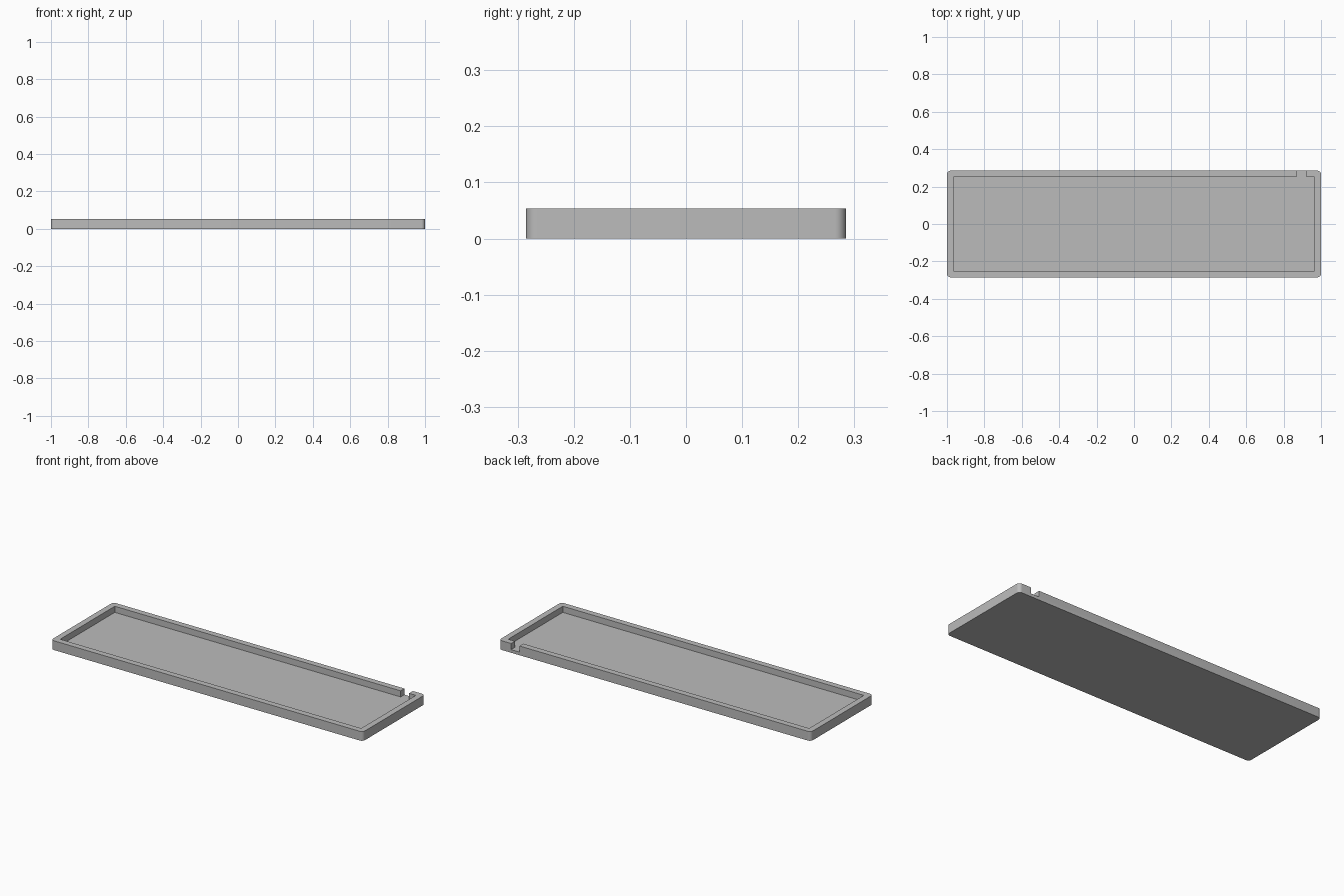
import bpy, bmesh
from math import cos, sin, pi

if "Cube" in bpy.data.objects:
    bpy.data.objects.remove(bpy.data.objects["Cube"], do_unlink=True)

HALF_X, HALF_Y, HEIGHT = 1.0, 0.285, 0.0535
WALL, FLOOR, RADIUS, STEPS = 0.035, 0.018, 0.02, 8
NOTCH_LEFT, NOTCH_RIGHT = 0.868, 0.922

grey = bpy.data.materials.new("plain grey")
grey.use_nodes = True
colour = (0.5, 0.5, 0.5, 1)
grey.diffuse_color = colour
grey.node_tree.nodes["Principled BSDF"].inputs["Base Color"].default_value = colour


def prism(name, outline, z0, z1):
    """Extrude a counter-clockwise outline from z0 to z1."""
    bm = bmesh.new()
    base = bm.faces.new([bm.verts.new((x, y, z0)) for x, y in outline])
    ext = bmesh.ops.extrude_face_region(bm, geom=[base], use_keep_orig=True)
    top = [v for v in ext["geom"] if isinstance(v, bmesh.types.BMVert)]
    bmesh.ops.translate(bm, vec=(0, 0, z1 - z0), verts=top)
    bmesh.ops.recalc_face_normals(bm, faces=bm.faces)
    mesh = bpy.data.meshes.new(name)
    bm.to_mesh(mesh)
    bm.free()
    mesh.materials.append(grey)
    obj = bpy.data.objects.new(name, mesh)
    bpy.context.collection.objects.link(obj)
    return obj


# Tray body with rounded vertical corners
outline = []
for corner, (sx, sy) in enumerate([(1, 1), (-1, 1), (-1, -1), (1, -1)]):
    for i in range(STEPS + 1):
        a = (corner + i / STEPS) * pi / 2
        outline.append((sx * (HALF_X - RADIUS) + RADIUS * cos(a),
                        sy * (HALF_Y - RADIUS) + RADIUS * sin(a)))
tray = prism("tray", outline, 0, HEIGHT)

# Recess and the cable notch through the back wall, cut as one shape
ix, iy = HALF_X - WALL, HALF_Y - WALL
back = HALF_Y + WALL
recess = [(-ix, -iy), (ix, -iy), (ix, iy), (NOTCH_RIGHT, iy), (NOTCH_RIGHT, back),
          (NOTCH_LEFT, back), (NOTCH_LEFT, iy), (-ix, iy)]
cutter = prism("recess_cutter", recess, FLOOR, HEIGHT + WALL)
cutter.hide_render = True

cut = tray.modifiers.new("recess", 'BOOLEAN')
cut.operation = 'DIFFERENCE'
cut.solver = 'EXACT'
cut.object = cutter
bpy.ops.object.select_all(action='DESELECT')
bpy.context.view_layer.objects.active = tray
tray.select_set(True)
bpy.ops.object.modifier_apply(modifier=cut.name)
bpy.data.objects.remove(cutter, do_unlink=True)

# Smooth corners, crisp edges
bpy.ops.object.shade_smooth_by_angle(angle=pi / 6)
